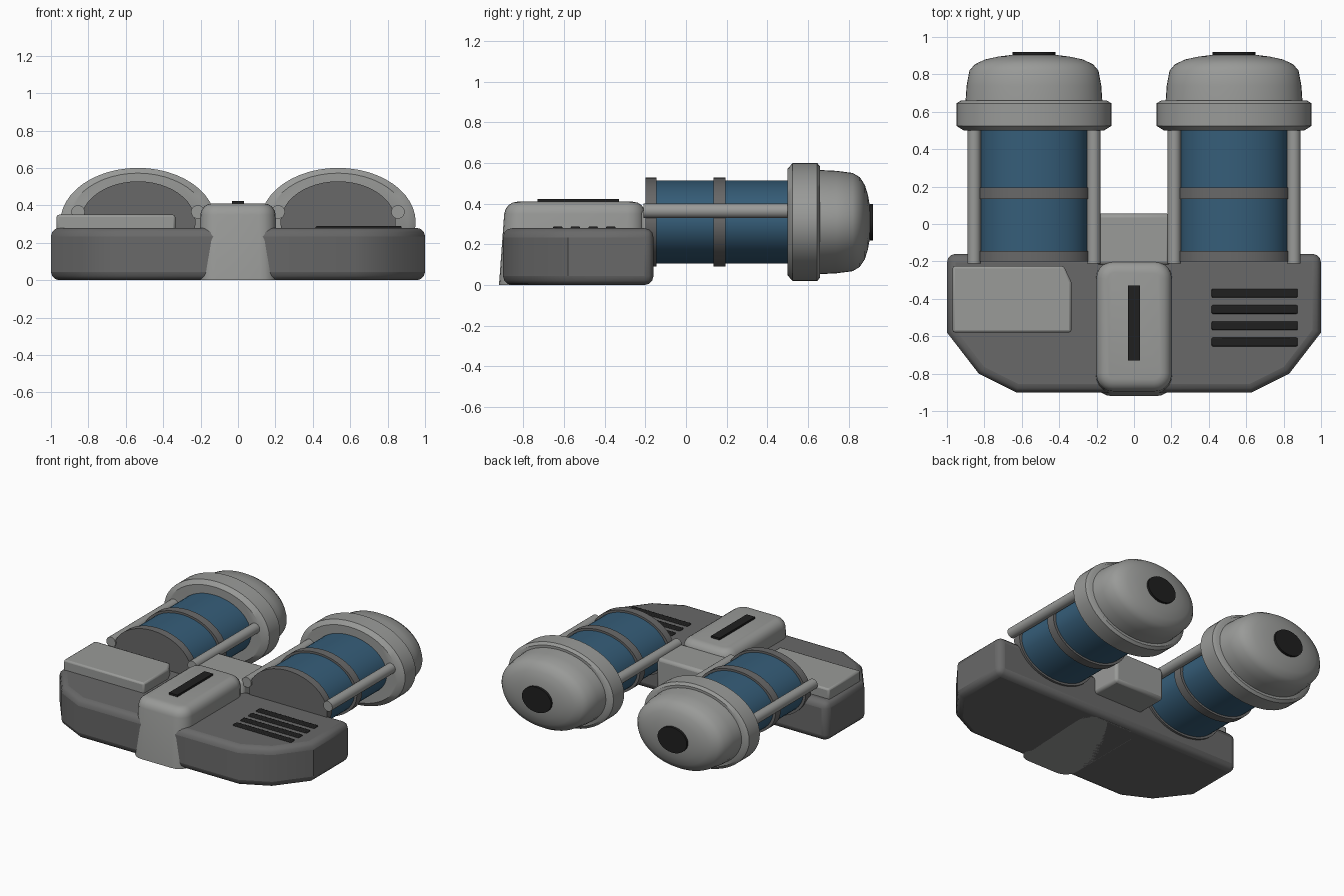
import bpy, bmesh, math

if "Cube" in bpy.data.objects:
    bpy.data.objects.remove(bpy.data.objects["Cube"])


def material(name, rgb):
    m = bpy.data.materials.new(name)
    m.diffuse_color = (*rgb, 1)
    m.use_nodes = True
    m.node_tree.nodes["Principled BSDF"].inputs["Base Color"].default_value = m.diffuse_color
    return m


DARK = material("dark grey", (0.14, 0.14, 0.14))
LIGHT = material("light grey", (0.32, 0.325, 0.315))
BLUE = material("blue glass", (0.036, 0.11, 0.19))
BLACK = material("black", (0.014, 0.014, 0.014))


def finish(name, bm, mat, bevel=0, segments=2, angle=35):
    bmesh.ops.recalc_face_normals(bm, faces=bm.faces)
    me = bpy.data.meshes.new(name)
    bm.to_mesh(me)
    bm.free()
    me.materials.append(mat)
    ob = bpy.data.objects.new(name, me)
    bpy.context.collection.objects.link(ob)
    bpy.context.view_layer.objects.active = ob
    ob.select_set(True)
    if bevel:
        b = ob.modifiers.new("bevel", 'BEVEL')
        b.width, b.segments = bevel, segments
        b.limit_method, b.angle_limit = 'ANGLE', math.radians(40)
    bpy.ops.object.shade_smooth_by_angle(angle=math.radians(angle))
    ob.select_set(False)
    return ob


def slab(name, outline, z0, z1, mat, **kw):
    """Extrude a plan outline from z0 to z1."""
    bm = bmesh.new()
    f = bm.faces.new([bm.verts.new((x, y, z0)) for x, y in outline])
    r = bmesh.ops.extrude_face_region(bm, geom=[f])
    for v in r["geom"]:
        if isinstance(v, bmesh.types.BMVert):
            v.co.z = z1
    return finish(name, bm, mat, **kw)


def box(name, x0, x1, y0, y1, z0, z1, mat, **kw):
    return slab(name, [(x0, y0), (x1, y0), (x1, y1), (x0, y1)], z0, z1, mat, **kw)


def lathe(name, profile, cx, cz, mat, squash=0.71, n=48):
    """Capped round body along y from (y, radius) pairs, flattened in z."""
    bm = bmesh.new()
    rings = []
    for y, r in profile:
        rings.append([bm.verts.new((cx + r * math.cos(2 * math.pi * i / n), y,
                                    cz + squash * r * math.sin(2 * math.pi * i / n)))
                      for i in range(n)])
    for a, b in zip(rings, rings[1:]):
        for i in range(n):
            j = (i + 1) % n
            bm.faces.new((a[i], a[j], b[j], b[i]))
    bm.faces.new(rings[0])
    bm.faces.new(rings[-1])
    return finish(name, bm, mat)


# wide base with angled front corners
half = [(0.63, -0.90), (0.83, -0.80), (1.0, -0.58), (1.0, -0.16)]
slab("base", half + [(-x, y) for x, y in reversed(half)], 0, 0.28, DARK, bevel=0.045, segments=3)

# central hump: tapered box, vertical and top edges rounded
bm = bmesh.new()
bmesh.ops.create_cube(bm, size=1)
for v in bm.verts:
    top = v.co.z > 0
    v.co.x = math.copysign(0.2 if top else 0.21, v.co.x)
    v.co.y = (-0.89 if top else -0.92) if v.co.y < 0 else -0.20
    v.co.z = 0.41 if top else 0
upright = [e for e in bm.edges if abs(e.verts[0].co.z - e.verts[1].co.z) > 0.2]
bmesh.ops.bevel(bm, geom=upright, offset=0.09, segments=5, profile=0.5, affect='EDGES')
rim = [e for e in bm.edges if all(v.co.z > 0.4 for v in e.verts)]
bmesh.ops.bevel(bm, geom=rim, offset=0.06, segments=4, profile=0.5, affect='EDGES')
finish("center_hump", bm, LIGHT)
box("hump_slot", -0.033, 0.033, -0.73, -0.33, 0.40, 0.424, BLACK)

# block bridging the two canisters
box("rear_block", -0.2, 0.195, -0.22, 0.055, 0.14, 0.37, LIGHT, bevel=0.02)

# raised plate on one side, vents on the other
slab("side_plate", [(-0.97, -0.58), (-0.335, -0.58), (-0.335, -0.31), (-0.375, -0.225),
                    (-0.97, -0.225)], 0.26, 0.35, LIGHT, bevel=0.012)
for i in range(4):
    y = -0.37 - 0.087 * i
    box(f"vent_{i + 1}", 0.415, 0.875, y - 0.023, y + 0.023, 0.27, 0.289, BLACK, bevel=0.006)

# pair of flattened canisters
CZ = 0.31
for side, s in (("left", -1), ("right", 1)):
    cx = s * 0.535
    lathe(f"{side}_glass", [(-0.18, 0.288), (0.53, 0.288)], cx, CZ, BLUE)
    for k, (a, b) in enumerate(((-0.20, -0.145), (0.135, 0.195))):
        lathe(f"{side}_band_{k + 1}", [(a, 0.308), (b, 0.308)], cx, CZ, DARK)
    lathe(f"{side}_collar", [(0.50, 0.375), (0.525, 0.415), (0.645, 0.415), (0.66, 0.39)],
          cx, CZ, LIGHT, 0.7)
    lathe(f"{side}_dome", [(0.64, 0.367), (0.74, 0.36), (0.82, 0.345), (0.855, 0.315),
                           (0.88, 0.26), (0.895, 0.19), (0.905, 0.11)], cx, CZ, LIGHT, 0.7)
    lathe(f"{side}_end_disk", [(0.89, 0.115), (0.92, 0.115)], cx, CZ, BLACK, 0.78, 32)
    for k, x in enumerate((0.215, 0.855)):
        lathe(f"{side}_rod_{k + 1}", [(-0.21, 0.036), (0.53, 0.036)], s * x, 0.365, LIGHT, 1, 20)
